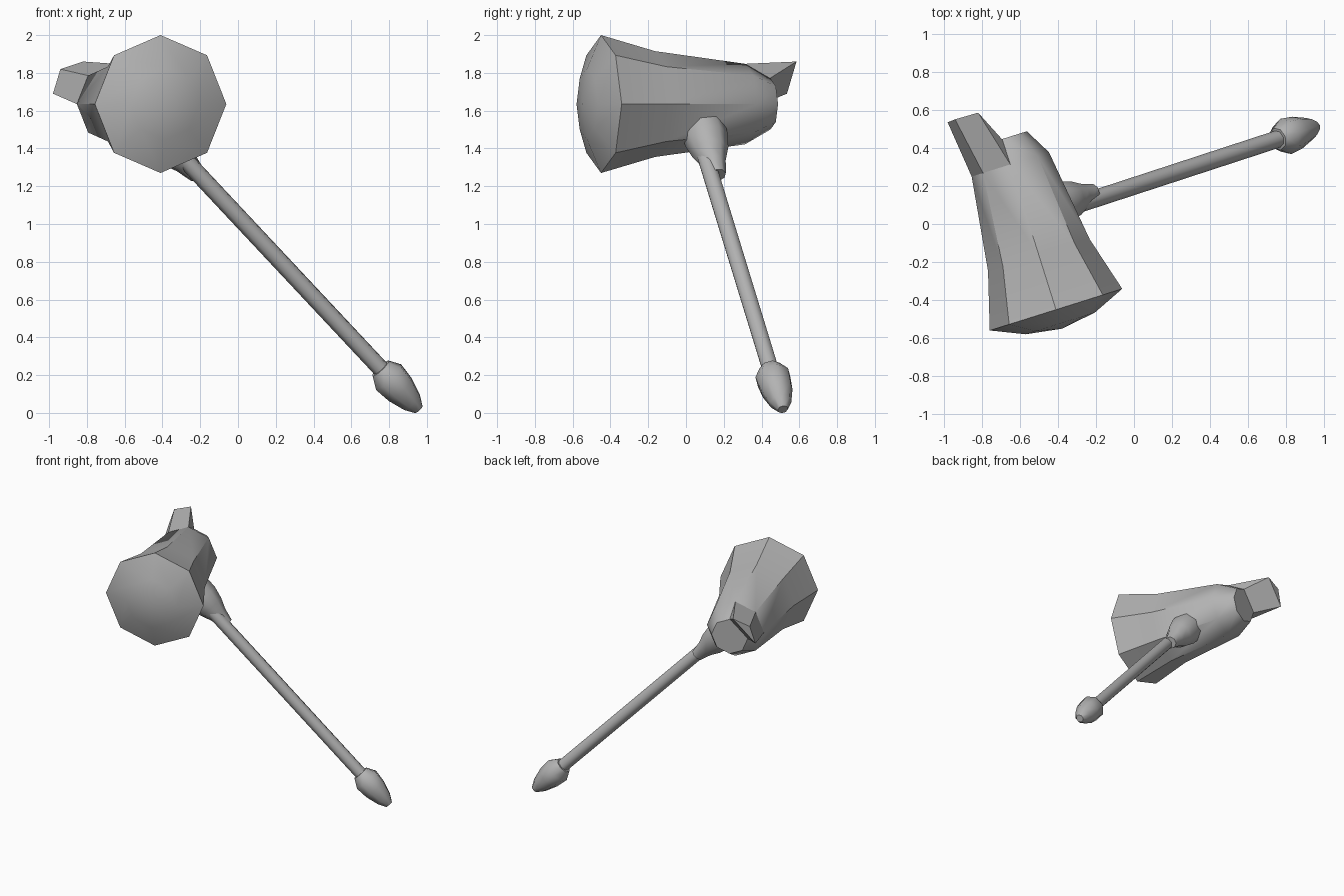
import bpy, bmesh, math
from mathutils import Vector

cube = bpy.data.objects.get("Cube")
if cube:
    bpy.data.objects.remove(cube, do_unlink=True)

GREY = (0.45, 0.45, 0.45, 1.0)
grey = bpy.data.materials.new("plain_grey")
grey.use_nodes = True
grey.diffuse_color = GREY
grey.node_tree.nodes["Principled BSDF"].inputs["Base Color"].default_value = GREY

# Head frame: U across, V up, A from the striking face to the back
U = Vector((0.954, 0.300, 0))
V = Vector((0, 0, 1))
A = Vector((-0.300, 0.954, 0))
FACE = Vector((-0.41, -0.45, 1.635))

# Handle frame: D runs down from the head axis, T across it
HUB = FACE + A * 0.49
D = Vector((0.667, 0.218, -0.712)).normalized()
T = A.cross(D).normalized()


def finish(name, bm, angle):
    bmesh.ops.recalc_face_normals(bm, faces=bm.faces[:])
    mesh = bpy.data.meshes.new(name)
    bm.to_mesh(mesh)
    bm.free()
    mesh.materials.append(grey)
    obj = bpy.data.objects.new(name, mesh)
    bpy.context.collection.objects.link(obj)
    bpy.ops.object.select_all(action='DESELECT')
    obj.select_set(True)
    bpy.context.view_layer.objects.active = obj
    bpy.ops.object.shade_smooth_by_angle(angle=math.radians(angle))
    return obj


def loft(name, origin, axis, side, up, rings, sides, angle, turn=0.0):
    """Rings of (distance along the axis, radius); radius 0 makes a point."""
    bm = bmesh.new()
    loops = []
    for dist, rad in rings:
        centre = origin + axis * dist
        if rad == 0:
            loops.append([bm.verts.new(centre)] * sides)
            continue
        loops.append([])
        for i in range(sides):
            t = math.tau * i / sides + turn
            loops[-1].append(bm.verts.new(
                centre + side * (rad * math.cos(t)) + up * (rad * math.sin(t))))
    for lo, hi in zip(loops, loops[1:]):
        for i in range(sides):
            j = (i + 1) % sides
            corners = list(dict.fromkeys((lo[i], lo[j], hi[j], hi[i])))
            bm.faces.new(corners)
    for loop in (loops[0], loops[-1]):
        if loop[0] is not loop[1]:
            bm.faces.new(loop)
    return finish(name, bm, angle)


# Octagonal head with a domed striking face and a tapered back
loft("hammer_head", FACE, A, U, V,
     [(-0.105, 0), (-0.076, 0.19), (0, 0.365), (0.30, 0.28),
      (0.80, 0.213), (0.94, 0.135)], 8, 42)

# Fin that continues two upper side faces past the back of the head
S = math.sqrt(0.5)
fin_points = [
    (0, 0.213, 0.80), (-0.213 * S, 0.213 * S, 0.80), (-0.213, 0, 0.80),
    (-0.08, 0.225, 1.11), (-0.206, 0.185, 1.113), (-0.248, 0.055, 1.11),
    (0, 0.135, 0.935), (-0.135, 0, 0.935)]
fin = bmesh.new()
fv = [fin.verts.new(FACE + U * u + V * v + A * a) for u, v, a in fin_points]
for ids in ((0, 1, 4, 3), (1, 2, 5, 4), (3, 4, 5), (3, 5, 7, 6),
            (0, 3, 6), (2, 7, 5), (0, 6, 7, 2, 1)):
    fin.faces.new([fv[i] for i in ids])
finish("back_fin", fin, 35)

# Flared collar where the handle meets the head
loft("handle_collar", HUB + A * 0.035, D, A, T,
     [(0.17, 0.118), (0.27, 0.118), (0.36, 0.098), (0.44, 0.066), (0.53, 0.046)],
     8, 50, math.pi / 8)

# Handle shaft
loft("handle_shaft", HUB, D, A, T, [(0.1, 0.046), (2.02, 0.046)], 8, 50)

# Pommel
loft("pommel", HUB, D, T, A,
     [(1.965, 0.06), (2.03, 0.097), (2.12, 0.088), (2.215, 0.060), (2.27, 0.028)],
     8, 50)
